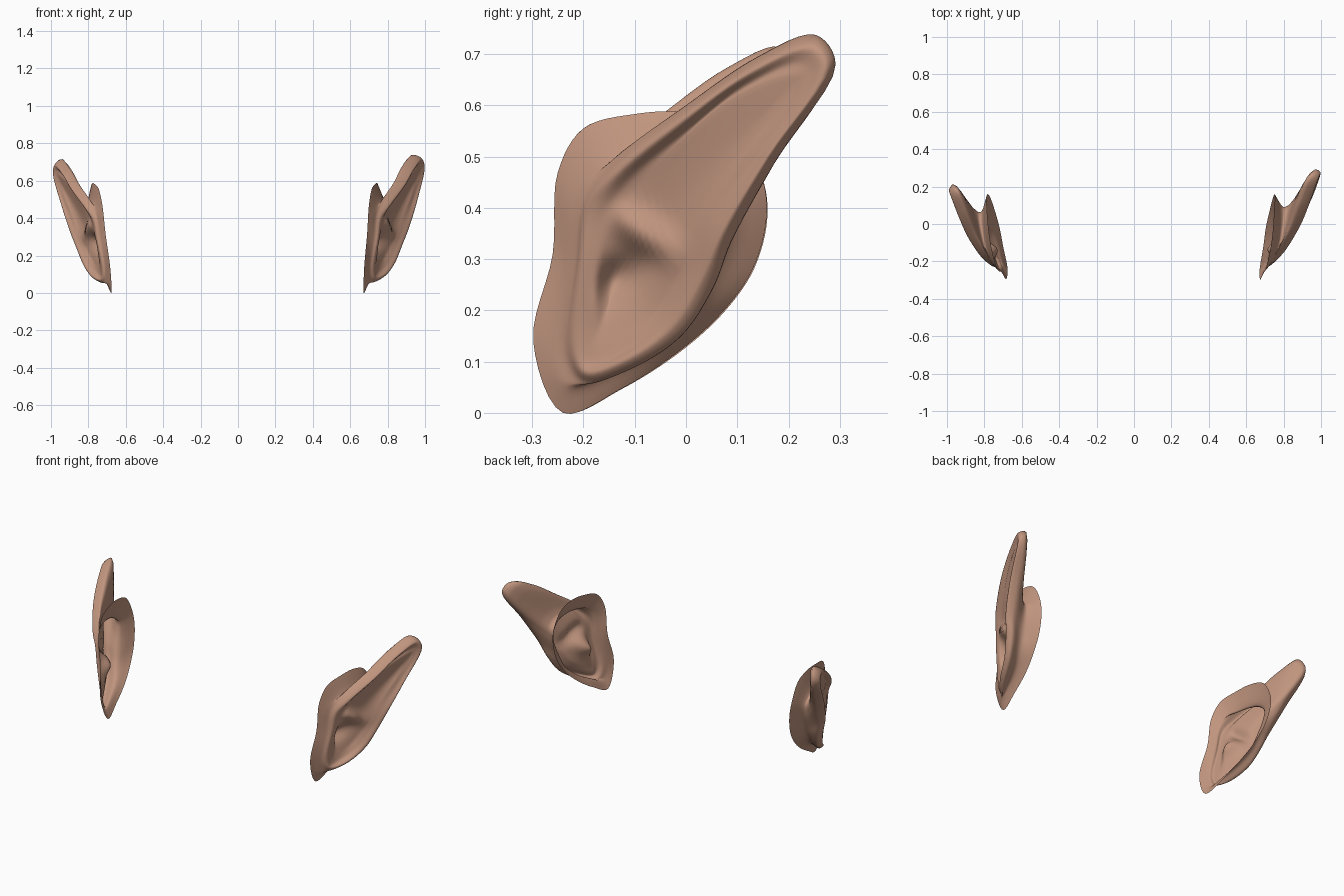
import bpy, bmesh, math
from mathutils import Vector, Matrix

if "Cube" in bpy.data.objects:
    bpy.data.objects.remove(bpy.data.objects["Cube"])

# Key loops of the ear, each with 14 stations (y, z, x), from lobe round the back to the front
base_edge = [(-.24, 0, .672), (-.13, .045, .69), (-.02, .115, .705), (.07, .195, .725), (.13, .28, .74),
             (.157, .38, .75), (.148, .46, .755), (.09, .555, .75), (0, .586, .745), (-.1, .583, .735),
             (-.2, .555, .715), (-.25, .47, .70), (-.26, .31, .69), (-.298, .14, .675)]
neck = [(-.235, .05, .695), (-.14, .085, .72), (-.04, .145, .75), (.02, .21, .775), (.055, .28, .785),
        (.085, .37, .80), (.085, .43, .805), (.04, .47, .805), (-.03, .487, .795), (-.1, .487, .78),
        (-.17, .475, .75), (-.225, .42, .722), (-.235, .3, .71), (-.26, .13, .692)]
rim_outer = [(-.205, .062, .715), (-.12, .08, .77), (-.01, .15, .825), (.055, .25, .86), (.09, .34, .885),
             (.18, .50, .925), (.292, .68, .968), (.25, .737, .935), (.14, .695, .895), (0, .60, .845),
             (-.14, .495, .775), (-.2, .42, .742), (-.215, .3, .73), (-.235, .12, .705)]
rim_crest = [(-.20, .08, .735), (-.125, .10, .79), (-.03, .165, .84), (.03, .26, .88), (.07, .35, .915),
             (.16, .50, .96), (.275, .675, .998), (.245, .715, .985), (.13, .67, .945), (0, .578, .893),
             (-.14, .465, .81), (-.19, .40, .765), (-.205, .3, .75), (-.22, .13, .725)]
rim_inner = [(-.19, .10, .735), (-.12, .125, .77), (-.05, .18, .81), (0, .26, .845), (.05, .37, .89),
             (.14, .50, .938), (.24, .66, .98), (.22, .68, .968), (.11, .635, .92), (-.01, .54, .86),
             (-.125, .435, .79), (-.16, .37, .77), (-.182, .3, .757), (-.195, .16, .735)]
floor = [(-.17, .14, .74), (-.13, .155, .755), (-.07, .2, .78), (-.03, .26, .81), (.03, .38, .865),
         (.11, .50, .915), (.21, .64, .962), (.19, .65, .957), (.08, .60, .905), (-.02, .515, .85),
         (-.11, .41, .785), (-.135, .36, .77), (-.158, .30, .755), (-.168, .20, .74)]

# Hollow closes onto a line from the ear canal to the tip, shared by both sides
canal, hollow_end = Vector((-.14, .24, .735)), Vector((.16, .59, .935))
half = [0, .03, .1, .2, .42, .7, 1]
spine = [canal.lerp(hollow_end, t) for t in half + half[::-1]]

ROUND, ACROSS = 6, 6


def catmull(a, b, c, d, t):
    """Centripetal spline from b to c, so tight folds do not overshoot."""
    d1, d2, d3 = (max((q - p).length, 1e-6) ** .5 for p, q in ((a, b), (b, c), (c, d)))
    if d2 < 2e-3:
        return b.lerp(c, t)
    m1, m2 = (c - b), (c - b)
    if d1 > 2e-3:
        m1 = d2 * ((b - a) / d1 - (c - a) / (d1 + d2) + (c - b) / d2)
    if d3 > 2e-3:
        m2 = d2 * ((c - b) / d2 - (d - b) / (d2 + d3) + (d - c) / d3)
    return ((2 * t ** 3 - 3 * t * t + 1) * b + (t ** 3 - 2 * t * t + t) * m1
            + (3 * t * t - 2 * t ** 3) * c + (t ** 3 - t * t) * m2)


def smooth_loop(loop):
    p = [Vector(v) for v in loop]
    n = len(p)
    return [catmull(p[i - 1], p[i], p[(i + 1) % n], p[(i + 2) % n], k / ROUND)
            for i in range(n) for k in range(ROUND)]


def bump(p, cy, cz, length, width, angle):
    dy, dz = p.y - cy, p.z - cz
    u = dy * math.cos(angle) + dz * math.sin(angle)
    v = -dy * math.sin(angle) + dz * math.cos(angle)
    return math.exp(-(u / length) ** 2 - (v / width) ** 2)


def ear_loops():
    """Yield (depth, points) for each loop across the surface."""
    keys = [smooth_loop(k) for k in (base_edge, neck, rim_outer, rim_crest, rim_inner, floor, spine)]
    last = len(keys) - 1
    for s in range(last):
        for k in range(ACROSS + (s == last - 1)):
            t = k / ACROSS
            ring = [catmull(*q, t) for q in
                    zip(keys[max(s - 1, 0)], keys[s], keys[s + 1], keys[min(s + 2, last)])]
            yield s + t, [Vector((p[2], p[0], p[1])) for p in ring]


skin = bpy.data.materials.new("skin")
skin.diffuse_color = (.53, .30, .21, 1)
skin.use_nodes = True
skin.node_tree.nodes["Principled BSDF"].inputs["Base Color"].default_value = skin.diffuse_color


def build_ear(name, transform):
    bm = bmesh.new()
    layer = bm.verts.layers.float.new("depth")
    rows = []
    for depth, ring in ear_loops():
        row = [bm.verts.new(p) for p in ring]
        for v in row:
            v[layer] = depth
        rows.append(row)
    n = len(rows[0])
    for a, b in zip(rows, rows[1:]):
        for i in range(n):
            j = (i + 1) % n
            bm.faces.new((a[i], a[j], b[j], b[i]))
    bmesh.ops.remove_doubles(bm, verts=bm.verts, dist=.001)

    # Relax the hollow, then press in the ridge, canal and front flap
    inner = [v for v in bm.verts if v[layer] > 4.9]
    for _ in range(25):
        bmesh.ops.smooth_vert(bm, verts=inner, factor=.5, use_axis_x=True, use_axis_y=True, use_axis_z=True)
    for v in bm.verts:
        w = min(1, max(0, (v[layer] - 3.8) / 1.2))
        if w:
            p = v.co.copy()
            v.co.x += w * (.035 * bump(p, -.085, .35, .075, .03, -.6)
                           - .035 * bump(p, -.13, .265, .055, .035, .6)
                           + .015 * bump(p, -.18, .24, .06, .02, 1.4))
    bm.transform(transform)
    bmesh.ops.recalc_face_normals(bm, faces=bm.faces)
    # Point the hollow outward from the head
    outward = sum(f.normal.x * f.calc_area() * math.copysign(1, f.calc_center_median().x)
                  for f in bm.faces if all(v[layer] > 4.5 for v in f.verts))
    if outward < 0:
        bmesh.ops.reverse_faces(bm, faces=bm.faces)
    for f in bm.faces:
        f.smooth = True
    mesh = bpy.data.meshes.new(name)
    bm.to_mesh(mesh)
    bm.free()
    mesh.materials.append(skin)
    bpy.context.collection.objects.link(bpy.data.objects.new(name, mesh))


build_ear("right_ear", Matrix.Identity(4))

# The other ear is mirrored, with its tip leaning further forward
root = Vector((.68, -.28, 0))
source = Matrix([(.075, .44, .4), (.055, .23, .59), (.3, .56, .73)]).transposed()
target = Matrix([(.105, .44, .4), (.09, .23, .59), (.3, .475, .70)]).transposed()
lean = (target @ source.inverted()).to_4x4()
build_ear("left_ear", Matrix.Scale(-1, 4, (1, 0, 0)) @ Matrix.Translation(root) @ lean @ Matrix.Translation(-root))
